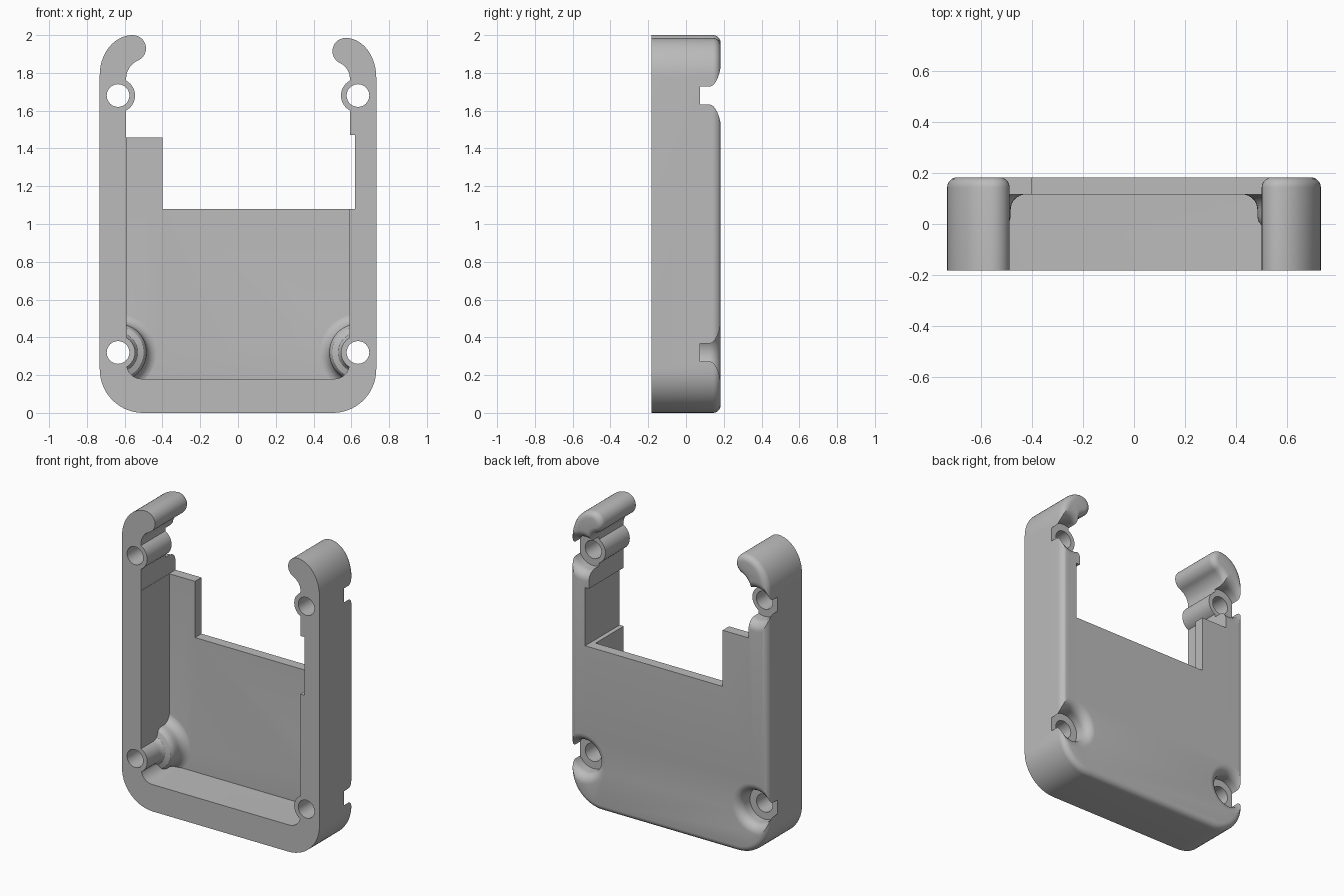
import bpy, bmesh, math
from math import cos, sin, pi, radians, acos, atan2

cube = bpy.data.objects.get("Cube")
if cube:
    bpy.data.objects.remove(cube, do_unlink=True)

HALF_W, HALF_D = 0.732, 0.183     # outer half width and half depth
WALL_X, FLOOR_Y = 0.592, 0.115    # inner wall face and inner plate face
HOLE_X, LOW_Z, HIGH_Z = 0.635, 0.32, 1.68

grey = bpy.data.materials.new("plain grey")
grey.use_nodes = True
grey.diffuse_color = (0.5, 0.5, 0.5, 1)
grey.node_tree.nodes["Principled BSDF"].inputs["Base Color"].default_value = (0.5, 0.5, 0.5, 1)


def arc(cx, cz, rx, start, end, n=14, rz=None):
    rz = rz or rx
    angles = [radians(start + (end - start) * i / n) for i in range(n + 1)]
    return [(cx + rx * cos(a), cz + rz * sin(a)) for a in angles]


def finish(name, bm):
    bmesh.ops.remove_doubles(bm, verts=bm.verts, dist=1e-5)
    bmesh.ops.recalc_face_normals(bm, faces=bm.faces)
    mesh = bpy.data.meshes.new(name)
    bm.to_mesh(mesh)
    bm.free()
    mesh.materials.append(grey)
    obj = bpy.data.objects.new(name, mesh)
    bpy.context.collection.objects.link(obj)
    return obj


def prism(name, outline, y0, y1, round_edge=None, radius=0.04):
    """Extrude an x-z outline along y; round the chosen back edges."""
    bm = bmesh.new()
    face = bm.faces.new([bm.verts.new((x, y0, z)) for x, z in outline])
    new = bmesh.ops.extrude_face_region(bm, geom=[face])["geom"]
    for v in new:
        if isinstance(v, bmesh.types.BMVert):
            v.co.y = y1
    bmesh.ops.remove_doubles(bm, verts=bm.verts, dist=1e-5)
    bmesh.ops.recalc_face_normals(bm, faces=bm.faces)
    if round_edge:
        edges = [e for e in bm.edges if all(abs(v.co.y - y1) < 1e-5 for v in e.verts)
                 and round_edge((e.verts[0].co + e.verts[1].co) / 2)]
        bmesh.ops.bevel(bm, geom=edges, offset=radius, offset_type='OFFSET',
                        segments=5, profile=0.5, affect='EDGES', clamp_overlap=False)
    return finish(name, bm)


def lathe(name, profile, x, z):
    """Turn an (r, y) profile around an axis parallel to y."""
    bm = bmesh.new()
    verts = [bm.verts.new((x + r, y, z)) for r, y in profile]
    edges = [bm.edges.new(pair) for pair in zip(verts, verts[1:])]
    bmesh.ops.spin(bm, geom=verts + edges, cent=(x, 0, z), axis=(0, 1, 0),
                   angle=2 * pi, steps=48, use_duplicate=False)
    return finish(name, bm)


def subtract(target, cutter):
    mod = target.modifiers.new("cut", 'BOOLEAN')
    mod.operation, mod.solver, mod.object = 'DIFFERENCE', 'EXACT', cutter
    bpy.ops.object.select_all(action='DESELECT')
    bpy.context.view_layer.objects.active = target
    target.select_set(True)
    bpy.ops.object.modifier_apply(modifier=mod.name)
    bpy.data.objects.remove(cutter, do_unlink=True)


def side_outline(cap_x, cap_z):
    """Bottom corner, outer wall, hook and upper screw boss of one side."""
    cap_r, low_z = 0.07, 1.77
    gap, rise = cap_x - WALL_X, cap_z - low_z
    r = (gap ** 2 + rise ** 2 - cap_r ** 2) / (2 * (cap_r - gap))
    cx = WALL_X - r
    turn = math.degrees(atan2(low_z - cap_z, cx - cap_x)) % 360
    half = math.degrees(acos((HOLE_X - WALL_X) / 0.09))
    pts = arc(HALF_W - 0.23, 0.23, 0.23, -90, 0)
    pts += arc(cap_x, cap_z + cap_r - 0.21, HALF_W - cap_x, 0, 90, rz=0.21)
    pts += arc(cap_x, cap_z, cap_r, 90, turn)[1:]
    pts += arc(cx, low_z, r, turn - 180, 0)[1:]
    pts += arc(HOLE_X, HIGH_Z, 0.09, 180 - half, 180 + half)
    return pts


# Silhouette with the open top, side notch and tall tab
left = side_outline(0.57, 1.915) + [(WALL_X, 1.47), (0.62, 1.47), (0.62, 1.08)]
right = side_outline(0.557, 1.93) + [(WALL_X, 1.457), (0.4, 1.457), (0.4, 1.08)]
outline = left + [(-x, z) for x, z in reversed(right)]
case = prism("open_case", outline, -HALF_D, HALF_D,
             lambda m: abs(m.x) > 0.65 or m.z < 0.3 or m.z > 1.762)

# Cavity, leaving flared bosses at the lower corners
inner = WALL_X - 0.002
corner = arc(inner - 0.08, 0.26, 0.08, -90, 0, 8) + [(inner, 1.53)]
cavity = prism("cavity_cutter", corner + [(-x, z) for x, z in reversed(corner)], -0.3, FLOOR_Y)
boss = [(0, -0.4), (0.09, -0.4), (0.09, -0.05)]
boss += [(0.12 - 0.03 * cos(a), -0.05 + 0.04 * sin(a)) for a in (pi / 6, pi / 3, pi / 2)]
boss += [(0.12 + 0.032 * sin(a), 0.03 - 0.04 * cos(a)) for a in (pi / 6, pi / 3, pi / 2)]
boss += [(0.212 - 0.06 * cos(a), 0.056 + 0.06 * sin(a)) for a in [i * pi / 16 for i in range(9)]]
boss += [(0.212, 0.15), (0, 0.15)]
for s in (-1, 1):
    subtract(cavity, lathe("boss_shape", boss, s * HOLE_X, LOW_Z))
subtract(case, cavity)

# Screw holes with recesses and rounded rims at the back
screw = [(0, -0.3), (0.06, -0.3), (0.06, 0.075), (0.108, 0.075)]
screw += [(0.168 - 0.06 * cos(a), HALF_D - 0.06 + 0.06 * sin(a))
          for a in [i * pi / 16 for i in range(9)]]
screw += [(0.168, 0.3), (0, 0.3)]
for s in (-1, 1):
    for z in (LOW_Z, HIGH_Z):
        subtract(case, lathe("screw_cutter", screw, s * HOLE_X, z))

bpy.ops.object.select_all(action='DESELECT')
bpy.context.view_layer.objects.active = case
case.select_set(True)
bpy.ops.object.shade_smooth_by_angle(angle=radians(30))
